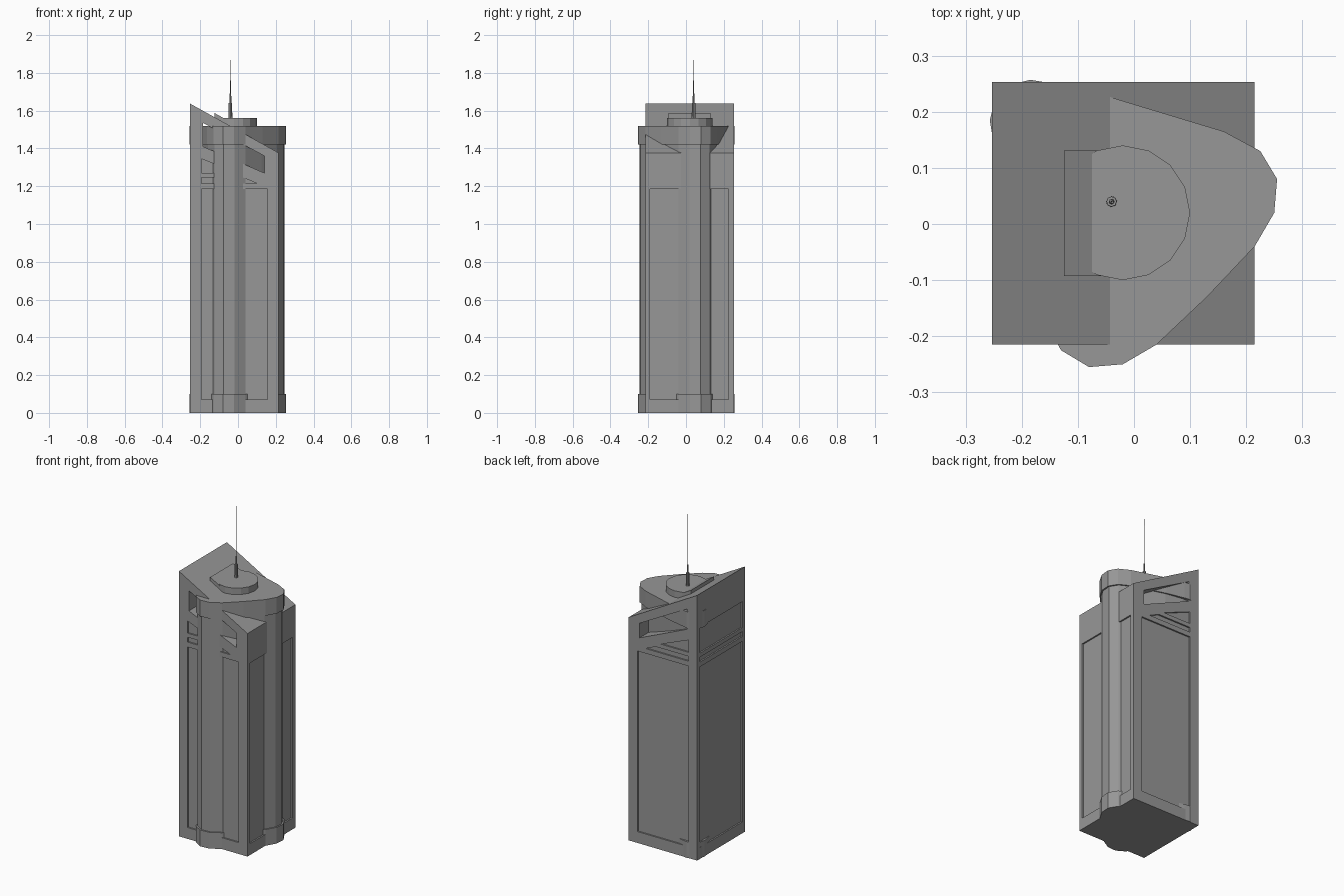
import bpy, bmesh, math
from mathutils import Vector

if "Cube" in bpy.data.objects:
    bpy.data.objects.remove(bpy.data.objects["Cube"])

grey = bpy.data.materials.new("dark_grey")
grey.diffuse_color = (0.31, 0.31, 0.31, 1)
grey.use_nodes = True
grey.node_tree.nodes["Principled BSDF"].inputs["Base Color"].default_value = grey.diffuse_color


def make_object(name, bm):
    bmesh.ops.recalc_face_normals(bm, faces=bm.faces)
    mesh = bpy.data.meshes.new(name)
    bm.to_mesh(mesh)
    bm.free()
    mesh.materials.append(grey)
    ob = bpy.data.objects.new(name, mesh)
    bpy.context.collection.objects.link(ob)
    return ob


def prism(name, profile, axis, lo, hi):
    """Extrude a 2D profile along an axis; profile is xy (Z), xz (Y) or yz (X)."""
    def place(p, d):
        return {'Z': (p[0], p[1], d), 'Y': (p[0], d, p[1]), 'X': (d, p[0], p[1])}[axis]
    bm = bmesh.new()
    a = [bm.verts.new(place(p, lo)) for p in profile]
    b = [bm.verts.new(place(p, hi)) for p in profile]
    n = len(profile)
    bm.faces.new(a)
    bm.faces.new(b)
    for i in range(n):
        bm.faces.new((a[i], a[(i + 1) % n], b[(i + 1) % n], b[i]))
    return make_object(name, bm)


def cut(target, profile, axis, lo, hi):
    cutter = prism("cutter", profile, axis, lo, hi)
    cutter.hide_render = True
    mod = target.modifiers.new("cut", 'BOOLEAN')
    mod.operation = 'DIFFERENCE'
    mod.solver = 'EXACT'
    mod.object = cutter
    bpy.context.view_layer.objects.active = target
    bpy.ops.object.modifier_apply(modifier=mod.name)
    bpy.data.objects.remove(cutter, do_unlink=True)


def rect(a0, a1, z0, z1):
    return [(a0, z0), (a1, z0), (a1, z1), (a0, z1)]


W0, W1 = -0.253, 0.215          # x extent; the y extent is the mirror of it
DEPTH = 0.009


def roof(x):
    return 1.637 - 0.26 * (x - W0) / (W1 - W0)


# Square tower with a mono-pitch roof
tower = prism("tower", [(W0, 0), (W1, 0), (W1, roof(W1)), (W0, roof(W0))], 'Y', -W1, -W0)

# Sloped opening right through below the roof
cut(tower, [(0.14, 1.27), (0.14, 1.36), (-0.185, 1.535), (-0.185, 1.41)], 'Y', -0.4, 0.4)

# Recessed panels on front and back
panels = [rect(-0.193, 0.155, 0.07, 1.185),
          [(-0.193, 1.215), (0.1, 1.215), (0.03, 1.245), (-0.193, 1.245)],
          [(-0.193, 1.27), (-0.005, 1.27), (-0.193, 1.345)]]
for p in panels:
    cut(tower, p, 'Y', -W1 - 0.1, -W1 + DEPTH)
    cut(tower, p, 'Y', -W0 - DEPTH, -W0 + 0.1)

# Recessed panels on left and right
for z0, z1 in ((0.07, 1.185), (1.215, 1.245), (1.27, 1.43)):
    cut(tower, rect(-0.19, 0.225, z0, z1), 'X', W0 - 0.1, W0 + DEPTH)
cut(tower, rect(-0.19, 0.225, 0.07, 1.185), 'X', W1 - DEPTH, W1 + 0.1)

# Rounded triangular shaft, symmetric about the plan diagonal
half = [(0.13, -0.13), (0.215, -0.04), (0.25, 0.02), (0.255, 0.08), (0.225, 0.13),
        (0.16, 0.165), (-0.045, 0.227), (-0.155, 0.252), (-0.185, 0.257), (-0.225, 0.247)]
plan = half + [(-y, -x) for x, y in reversed(half[1:])]
inner = [(max(x * 0.965, -0.238), min(y * 0.965, 0.238)) for x, y in plan]
prism("shaft_base", plan, 'Z', 0.0, 0.1)
prism("shaft", inner, 'Z', 0.05, 1.45)
prism("shaft_crown", plan, 'Z', 1.42, 1.52)

# Sixteen-sided roof drum
ring = [(-0.02 + 0.12 * math.cos(i * math.pi / 8), 0.02 + 0.12 * math.sin(i * math.pi / 8))
        for i in range(16)]
prism("roof_drum", ring, 'Z', 1.5, 1.56)

# Raised slab lying along the roof slope, behind the drum
xa, xb = -0.125, -0.02
prism("roof_slab", [(xa, 1.5), (xb, 1.5), (xb, roof(xb) + 0.022), (xa, roof(xa) + 0.022)],
      'Y', -0.093, 0.131)

# Stepped mast
steps = [(0.010, 1.55), (0.009, 1.64), (0.005, 1.64), (0.004, 1.69), (0.002, 1.69), (0.0003, 2.0)]
bm = bmesh.new()
rings = [[bm.verts.new(Vector((-0.04 + r * math.cos(i * math.pi / 4),
                               0.04 + r * math.sin(i * math.pi / 4), z))) for i in range(8)]
         for r, z in steps]
for a, b in zip(rings, rings[1:]):
    for i in range(8):
        bm.faces.new((a[i], a[(i + 1) % 8], b[(i + 1) % 8], b[i]))
bm.faces.new(rings[0])
bm.faces.new(rings[-1])
make_object("mast", bm)
